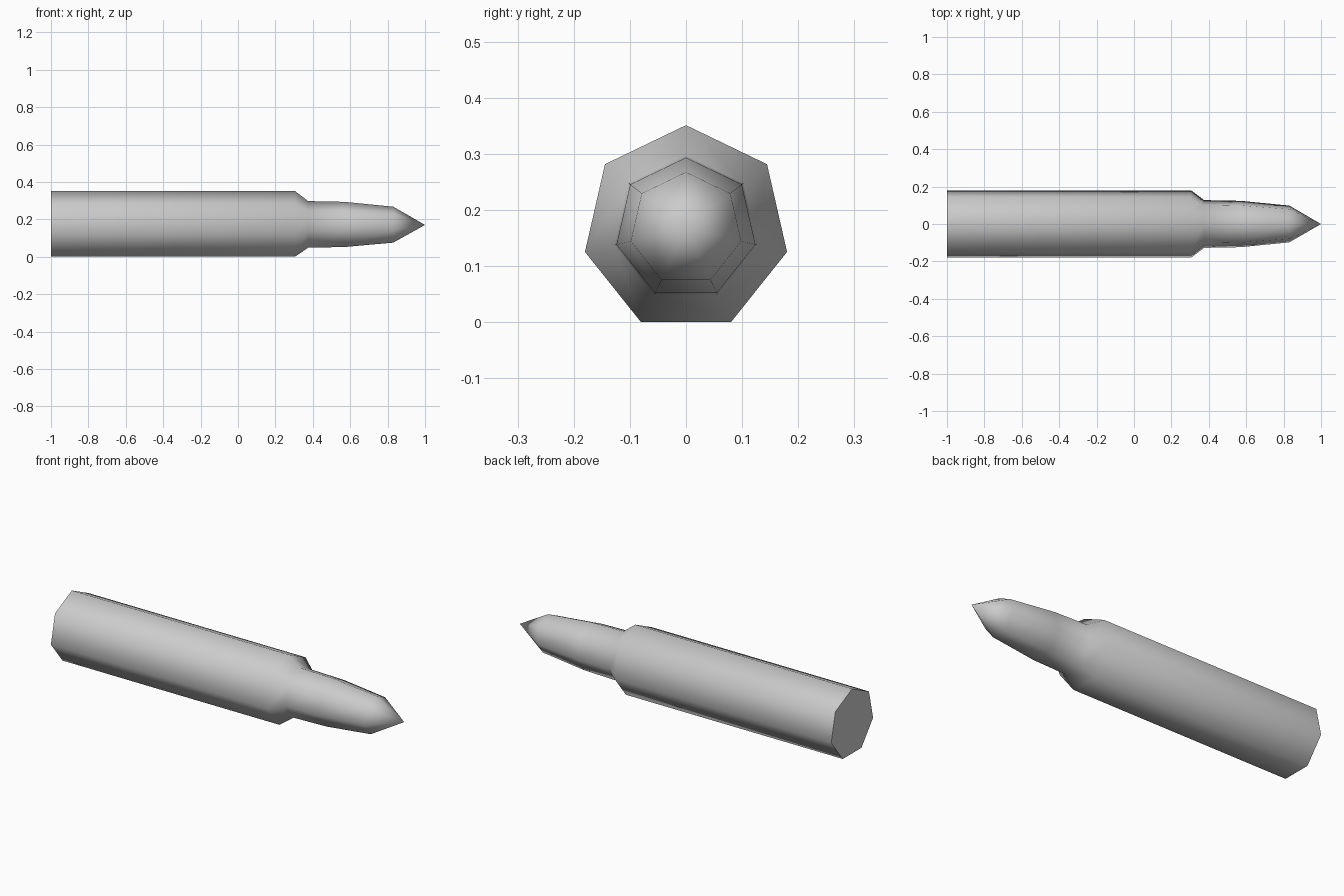
import bpy, bmesh, math

cube = bpy.data.objects.get("Cube")
if cube:
    bpy.data.objects.remove(cube, do_unlink=True)

SIDES = 7
AXIS_Z = 0.1664

# One plain grey metal
metal = bpy.data.materials.new("grey metal")
metal.use_nodes = True
grey = (0.6, 0.6, 0.6, 1)
metal.diffuse_color = grey
metal.node_tree.nodes["Principled BSDF"].inputs["Base Color"].default_value = grey

# Profile along the axis: (x, radius)
profile = [(-1, 0.1847), (0.305, 0.1847), (0.375, 0.131),
           (0.57, 0.127), (0.83, 0.101)]
TIP = (1, 0, 0.17)

bm = bmesh.new()


def ring(x, radius):
    """Seven-sided ring with one corner pointing up."""
    verts = []
    for i in range(SIDES):
        a = math.tau * i / SIDES
        verts.append(bm.verts.new((x, radius * math.sin(a), AXIS_Z + radius * math.cos(a))))
    return verts


rings = [ring(x, r) for x, r in profile]
tip = bm.verts.new(TIP)

# Case wall, shoulder, neck and tapering nose
for a, b in zip(rings, rings[1:]):
    for i in range(SIDES):
        j = (i + 1) % SIDES
        bm.faces.new((a[i], a[j], b[j], b[i]))

# Pointed tip and flat base
for i in range(SIDES):
    bm.faces.new((rings[-1][i], rings[-1][(i + 1) % SIDES], tip))
bm.faces.new(rings[0])
bmesh.ops.recalc_face_normals(bm, faces=bm.faces)

mesh = bpy.data.meshes.new("cartridge")
bm.to_mesh(mesh)
bm.free()
mesh.materials.append(metal)
cartridge = bpy.data.objects.new("cartridge", mesh)
bpy.context.collection.objects.link(cartridge)

# Smooth round the body, sharp at the base rim
bpy.context.view_layer.objects.active = cartridge
cartridge.select_set(True)
bpy.ops.object.shade_smooth_by_angle(angle=math.radians(65))
